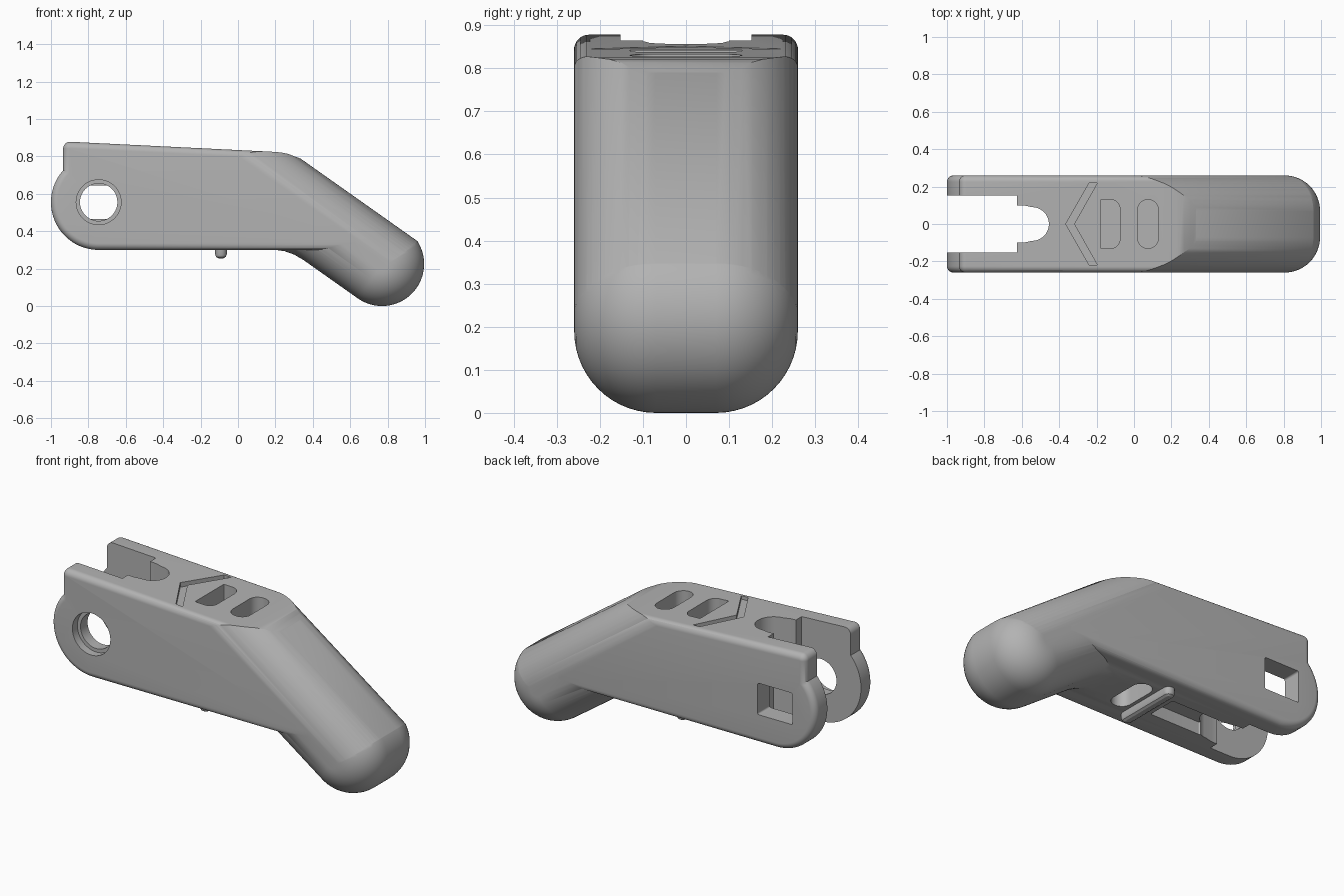
import bpy, bmesh, math
from math import sin, cos, pi, sqrt, acos

if "Cube" in bpy.data.objects:
    bpy.data.objects.remove(bpy.data.objects["Cube"])

grey = bpy.data.materials.new("light_grey")
grey.diffuse_color = (0.45, 0.45, 0.45, 1)
grey.use_nodes = True
grey.node_tree.nodes["Principled BSDF"].inputs["Base Color"].default_value = grey.diffuse_color


def make(name, rings):
    """Solid from equal-length rings of 3D points, capped at both ends."""
    bm = bmesh.new()
    vs = [[bm.verts.new(p) for p in ring] for ring in rings]
    n = len(vs[0])
    for a, b in zip(vs, vs[1:]):
        for i in range(n):
            j = (i + 1) % n
            bm.faces.new((a[i], a[j], b[j], b[i]))
    bm.faces.new(vs[0])
    bm.faces.new(vs[-1])
    bmesh.ops.recalc_face_normals(bm, faces=bm.faces)
    me = bpy.data.meshes.new(name)
    bm.to_mesh(me)
    bm.free()
    me.materials.append(grey)
    ob = bpy.data.objects.new(name, me)
    bpy.context.collection.objects.link(ob)
    return ob


def loft(name, profile, r, w, n=14):
    """Side profile across the width w, edges rounded by insetting up to r."""
    half = [(-w + r * (1 - cos(i / n * pi / 2)), r * (1 - sin(i / n * pi / 2))) for i in range(n + 1)]
    layers = half + [(-y, d) for y, d in reversed(half)]
    return make(name, [[(x, y, z) for x, z in profile(d)] for y, d in layers])


def prism(name, pts, axis, lo, hi):
    if axis == 'Z':
        return make(name, [[(a, b, h) for a, b in pts] for h in (lo, hi)])
    return make(name, [[(a, h, b) for a, b in pts] for h in (lo, hi)])


def arc(cx, cy, r, a0, a1, n=12):
    return [(cx + r * cos(math.radians(a0 + (a1 - a0) * i / n)),
             cy + r * sin(math.radians(a0 + (a1 - a0) * i / n))) for i in range(n + 1)]


def rounded(x0, x1, y0, y1, rl, rr):
    """Rounded rectangle with separate left and right corner radii."""
    return (arc(x1 - rr, y1 - rr, rr, 0, 90) + arc(x0 + rl, y1 - rl, rl, 90, 180)
            + arc(x0 + rl, y0 + rl, rl, 180, 270) + arc(x1 - rr, y0 + rr, rr, 270, 360))


def boolean(ob, other, op):
    m = ob.modifiers.new(op, 'BOOLEAN')
    m.operation, m.object, m.solver = op, other, 'EXACT'
    bpy.context.view_layer.objects.active = ob
    bpy.ops.object.modifier_apply(modifier=m.name)
    bpy.data.objects.remove(other)


NX, NZ = 0.577, 0.817          # normal of the sloping arm
HX, HZ, HR = -0.745, 0.555, 0.255   # hinge centre and radius


# main block with the round hinge end
def block(d):
    r = HR - d
    a = math.degrees(acos((-0.19 + d) / r))
    pts = arc(HX, HZ, r, 270, a, 40)
    pts += arc(-0.898, 0.841, 0.037 - d, 180, 90, 8)
    pts += [(x, z - d) for x, z in ((0.18, 0.825), (0.23, 0.821), (0.27, 0.813), (0.30, 0.801), (0.33, 0.79), (0.42, 0.78))]
    return pts + [(0.66 - d, 0.70), (0.66 - d, 0.30 + d)]


# arm with rounded underside and tip
def arm_low(d):
    low = [(0.15, 0.325), (0.20, 0.30), (0.25, 0.293), (0.30, 0.275), (0.35, 0.246)]
    pts = [(x + d * NX, z + d * NZ) for x, z in low]
    base = math.degrees(math.atan2(NZ, NX))
    pts += arc(0.77, 0.225, 0.225 - d, base - 180, base, 40)
    return pts + [(0.5, 0.75), (0.25, 0.6)]


# envelope giving the rounded upper side of the arm
def envelope(d):
    z = lambda x: (0.837 - d - x * NX) / NZ
    return [(-1.5, -0.5), (1.5, -0.5), (1.5, z(1.5)), (-1.5, z(-1.5))]


body = loft("lever_body", block, 0.035, 0.26, 8)
boolean(body, loft("arm", arm_low, 0.19, 0.2596), 'UNION')
boolean(body, loft("envelope", envelope, 0.19, 0.2604), 'INTERSECT')

# fork gap with round-ended notch
cuts = [prism("fork_gap", [(-1.1, -0.152), (-0.625, -0.152), (-0.625, 0.152), (-1.1, 0.152)], 'Z', 0, 1),
        prism("notch", [(-0.70, -0.10), (-0.59, -0.10)] + arc(-0.545, 0, 0.09, -90, 90, 24)
              + [(-0.59, 0.10), (-0.70, 0.10)], 'Z', 0, 1)]
# bolt hole and counterbore at the front, square nut pocket at the back
cuts += [prism("bolt_hole", arc(HX, HZ, 0.10, 0, 352.5, 47), 'Y', -0.4, 0),
         prism("counterbore", arc(HX, HZ, 0.12, 0, 352.5, 47), 'Y', -0.4, -0.215),
         prism("nut_pocket", rounded(HX - 0.11, HX + 0.11, HZ - 0.09, HZ + 0.09, 0.01, 0.01), 'Y', 0, 0.4)]
# chevron groove and two strap slots on top
cuts += [prism("chevron", [(-0.365, 0), (-0.24, -0.218), (-0.197, -0.218), (-0.32, 0), (-0.197, 0.218), (-0.24, 0.218)],
               'Z', 0.825, 1),
         prism("slot_a", rounded(-0.18, -0.075, -0.13, 0.13, 0.004, 0.05), 'Z', 0.70, 1),
         prism("slot_b", rounded(0.02, 0.13, -0.13, 0.13, 0.054, 0.054), 'Z', 0.70, 1)]
# strap slot and channel underneath
cuts += [prism("under_slot", rounded(-0.04, 0.07, -0.13, 0.13, 0.054, 0.054), 'Z', 0, 0.42),
         prism("under_channel", rounded(-0.50, -0.18, -0.085, 0.085, 0.01, 0.01), 'Z', 0, 0.37)]
for c in cuts:
    boolean(body, c, 'DIFFERENCE')

# retaining bar under the body
bar = make("strap_bar", [[(x, y, z) for x, y in rounded(-0.122 + i, -0.06 - i, -0.19 + i, 0.19 - i, 0.03 - i, 0.03 - i)]
                         for z, i in ((0.32, 0), (0.275, 0), (0.262, 0.006), (0.255, 0.018))])

for ob in (body, bar):
    bpy.ops.object.select_all(action='DESELECT')
    ob.select_set(True)
    bpy.context.view_layer.objects.active = ob
    bpy.ops.object.shade_smooth_by_angle(angle=math.radians(30))
